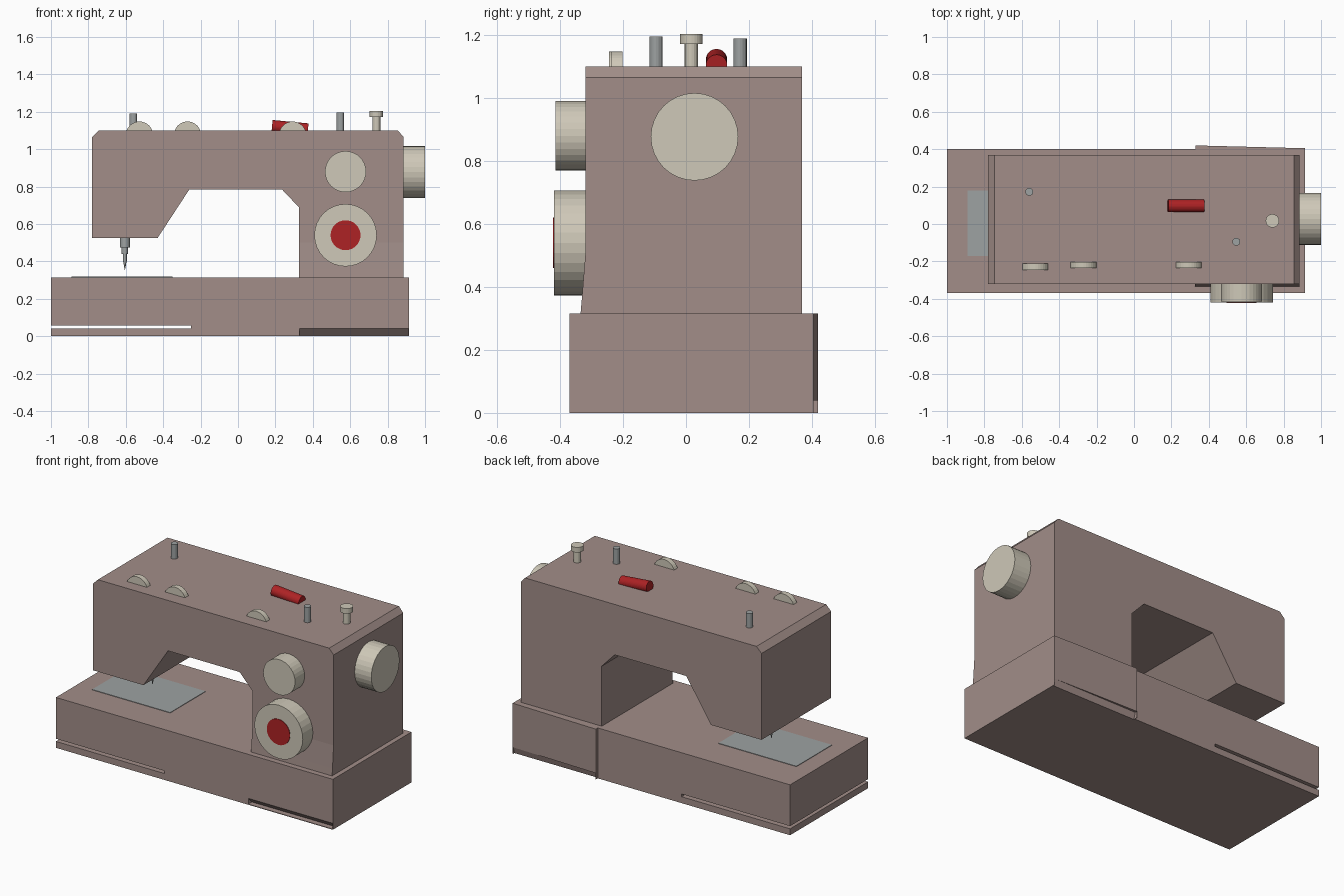
import bpy, bmesh
from math import pi
from mathutils import Matrix, Vector

cube = bpy.data.objects.get("Cube")
if cube:
    bpy.data.objects.remove(cube, do_unlink=True)


def material(name, rgb):
    m = bpy.data.materials.new(name)
    m.use_nodes = True
    m.diffuse_color = (*rgb, 1)
    m.node_tree.nodes["Principled BSDF"].inputs["Base Color"].default_value = (*rgb, 1)
    return m


BODY = material("dusty rose enamel", (0.36, 0.27, 0.25))
CREAM = material("cream plastic", (0.62, 0.58, 0.48))
RED = material("red plastic", (0.42, 0.016, 0.018))
STEEL = material("grey steel", (0.34, 0.36, 0.36))


def finish(bm, name, mat):
    bmesh.ops.recalc_face_normals(bm, faces=bm.faces)
    mesh = bpy.data.meshes.new(name)
    bm.to_mesh(mesh)
    bm.free()
    mesh.materials.append(mat)
    obj = bpy.data.objects.new(name, mesh)
    bpy.context.collection.objects.link(obj)
    return obj


def prism(name, profile, axis, lo, hi, mat):
    """Extrude a 2D profile along one axis from lo to hi."""
    place = {"X": lambda a, b: (lo, a, b),
             "Y": lambda a, b: (a, lo, b),
             "Z": lambda a, b: (a, b, lo)}[axis]
    bm = bmesh.new()
    face = bm.faces.new([bm.verts.new(place(a, b)) for a, b in profile])
    moved = bmesh.ops.extrude_face_region(bm, geom=[face])["geom"]
    offset = Vector([hi - lo if axis == k else 0 for k in "XYZ"])
    bmesh.ops.translate(bm, vec=offset,
                        verts=[v for v in moved if isinstance(v, bmesh.types.BMVert)])
    return finish(bm, name, mat)


def rod(name, start, end, r1, mat, r2=None, sides=32):
    """Cylinder or cone between two points."""
    start, end = Vector(start), Vector(end)
    d = end - start
    turn = d.to_track_quat("Z", "Y").to_matrix().to_4x4()
    bm = bmesh.new()
    bmesh.ops.create_cone(bm, cap_ends=True, segments=sides, radius1=r1,
                          radius2=r1 if r2 is None else r2, depth=d.length,
                          matrix=Matrix.Translation((start + end) / 2) @ turn)
    return finish(bm, name, mat)


def cut(target, cutter):
    mod = target.modifiers.new("cut", "BOOLEAN")
    mod.operation = "DIFFERENCE"
    mod.solver = "EXACT"
    mod.object = cutter
    cutter.hide_render = True
    bpy.context.view_layer.objects.active = target
    bpy.ops.object.modifier_apply(modifier=mod.name)
    bpy.data.objects.remove(cutter, do_unlink=True)


def box(x0, x1, z0, z1):
    return [(x0, z0), (x1, z0), (x1, z1), (x0, z1)]


# Base with a slightly stepped back, side slot and lower recesses
TOP = 0.315
base = prism("base", [(-1, -.37), (.915, -.37), (.915, .405), (.33, .42),
                      (.33, .4), (-1, .4)], "Z", 0, TOP, BODY)
cut(base, prism("slot_cutter", box(-1.1, -.25, .04, .057), "Y", -.6, .6, BODY))
cut(base, prism("front_recess_cutter", [(-.4, .004), (-.4, .04), (-.37, .04), (-.335, .004)],
                "X", .33, .911, BODY))
cut(base, prism("back_recess_cutter", [(.45, -.01), (.45, .04), (.405, .04), (.39, -.01)],
                "X", .331, .911, BODY))

# Column, arm and head in one profile
prism("arm", [(.325, TOP), (.885, TOP), (.885, 1.065), (.855, 1.1), (-.745, 1.1),
              (-.78, 1.065), (-.78, .525), (-.43, .525), (-.26, .785), (.235, .785),
              (.325, .69)], "Y", -.32, .368, BODY)
prism("column_foot", [(-.335, TOP), (-.32, TOP), (-.32, .5), (-.331, .36)],
      "X", .325, .885, BODY)

# Needle plate and stepped needle
prism("needle_plate", box(-.89, -.35, -.17, .18), "Z", TOP - .001, TOP + .003, STEEL)
NX, NY = -.605, .02
for name, z1, z0, r1, r2 in [("needle_clamp", .53, .475, .027, .027),
                             ("needle_holder", .475, .44, .018, .018),
                             ("needle_shank", .44, .4, .011, .011),
                             ("needle_tip", .4, .355, .009, .001)]:
    rod(name, (NX, NY, z1), (NX, NY, z0), r1, STEEL, r2, 16)

# Front dials and handwheel
rod("upper_dial", (.575, -.31, .88), (.575, -.415, .88), .11, CREAM)
rod("lower_dial", (.575, -.31, .54), (.575, -.42, .54), .167, CREAM)
rod("lower_dial_centre", (.575, -.418, .54), (.575, -.423, .54), .08, RED)
rod("handwheel", (.88, .027, .877), (1, .027, .877), .139, CREAM)

# Thumb wheels rising through the top
for i, (x, y) in enumerate([(-.527, -.228), (-.27, -.219), (.292, -.219)]):
    rod(f"thumb_wheel_{i + 1}", (x, y - .017, 1.075), (x, y + .017, 1.075), .073, CREAM)

# Red switch, spool pins and bobbin winder
rod("switch", (.182, .097, 1.122), (.374, .097, 1.104), .034, RED)
rod("back_spool_pin", (-.56, .172, 1.09), (-.56, .172, 1.19), .021, STEEL, sides=16)
rod("front_spool_pin", (.547, -.095, 1.09), (.547, -.095, 1.196), .021, STEEL, sides=16)
rod("winder_post", (.74, .017, 1.09), (.74, .017, 1.175), .021, CREAM, sides=16)
rod("winder_cap", (.74, .017, 1.172), (.74, .017, 1.204), .036, CREAM, sides=24)
